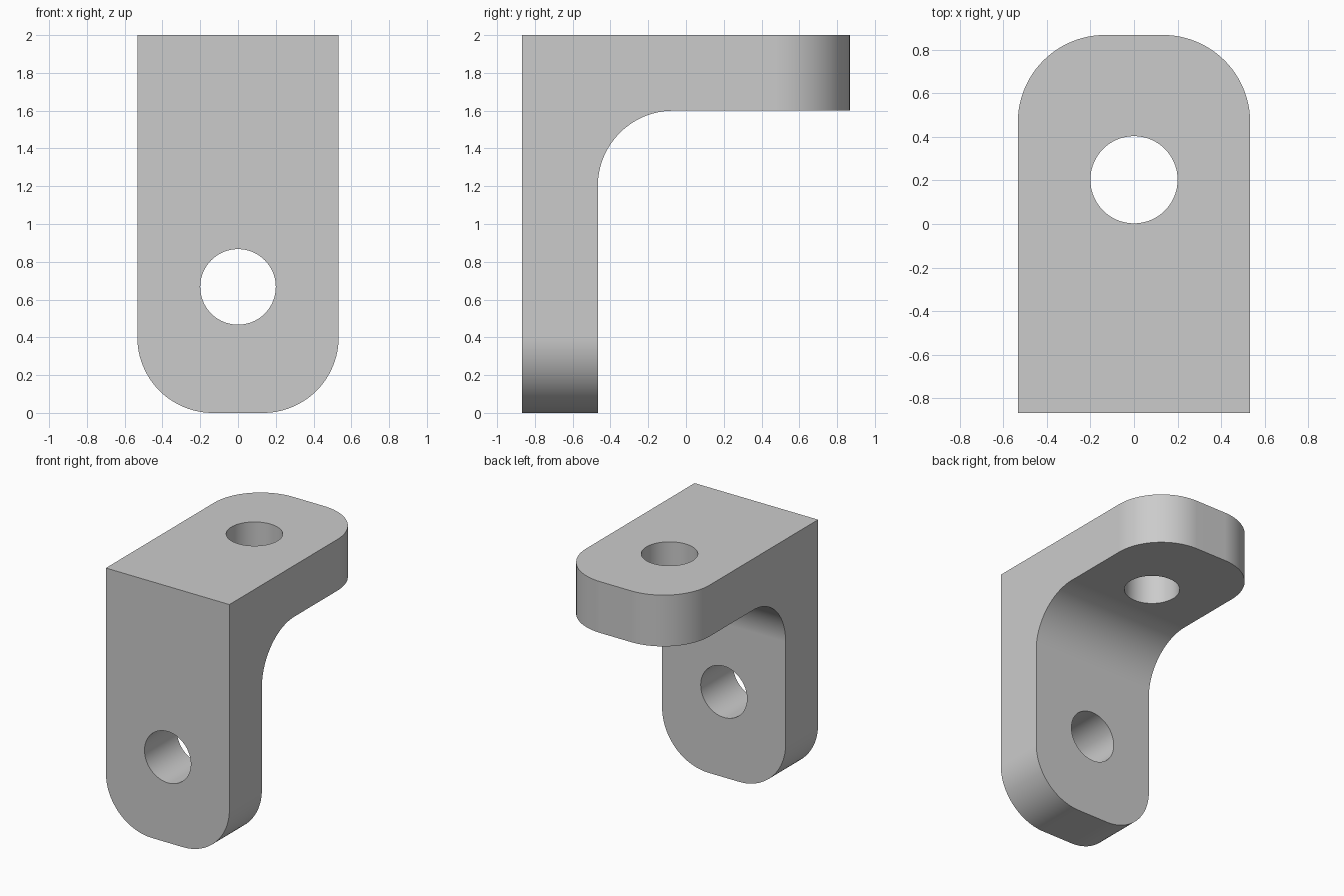
import bpy
import bmesh
from math import radians
from mathutils import Vector

default = bpy.data.objects.get("Cube")
if default:
    bpy.data.objects.remove(default)

HALF_W, HALF_D, HEIGHT, THICK = 0.533, 0.867, 2.0, 0.4
ROUND, HOLE_R = 0.4, 0.2

metal = bpy.data.materials.new("grey_metal")
metal.use_nodes = True
grey = (0.6, 0.6, 0.6, 1)
metal.diffuse_color = grey
metal.node_tree.nodes["Principled BSDF"].inputs["Base Color"].default_value = grey

# L-shaped side profile (y, z), extruded across the width
inner_y, inner_z = -HALF_D + THICK, HEIGHT - THICK
profile = [(-HALF_D, 0), (inner_y, 0), (inner_y, inner_z),
           (HALF_D, inner_z), (HALF_D, HEIGHT), (-HALF_D, HEIGHT)]
bm = bmesh.new()
side = bm.faces.new([bm.verts.new((-HALF_W, y, z)) for y, z in profile])
new = bmesh.ops.extrude_face_region(bm, geom=[side])["geom"]
bmesh.ops.translate(bm, vec=(2 * HALF_W, 0, 0),
                    verts=[v for v in new if isinstance(v, bmesh.types.BMVert)])
bmesh.ops.recalc_face_normals(bm, faces=bm.faces)


def is_rounded(edge):
    a, b = (v.co for v in edge.verts)
    mid, run = (a + b) / 2, b - a
    bottom_corner = mid.z < 0.01 and abs(run.y) > 0.1
    back_corner = mid.y > HALF_D - 0.01 and abs(run.z) > 0.1
    inside_bend = (mid - Vector((0, inner_y, inner_z))).length < 0.01
    return bottom_corner or back_corner or inside_bend


# Rounded plate ends and the inside fillet
bmesh.ops.bevel(bm, geom=[e for e in bm.edges if is_rounded(e)], offset=ROUND,
                offset_type='OFFSET', segments=24, profile=0.5, affect='EDGES')
mesh = bpy.data.meshes.new("angle_bracket")
bm.to_mesh(mesh)
bm.free()
mesh.materials.append(metal)
bracket = bpy.data.objects.new("angle_bracket", mesh)
bpy.context.collection.objects.link(bracket)


# Bolt holes through both plates
def drill(name, location, tilt):
    bpy.ops.mesh.primitive_cylinder_add(vertices=96, radius=HOLE_R, depth=0.6,
                                        location=location, rotation=(tilt, 0, 0))
    cutter = bpy.context.object
    cutter.name = name
    cutter.hide_render = True
    cutter.data.materials.append(metal)
    cut = bracket.modifiers.new(name, 'BOOLEAN')
    cut.operation, cut.solver, cut.object = 'DIFFERENCE', 'EXACT', cutter
    bpy.context.view_layer.objects.active = bracket
    bpy.ops.object.modifier_apply(modifier=cut.name)
    bpy.data.objects.remove(cutter)


drill("wall_hole", (0, -HALF_D + THICK / 2, 0.667), radians(90))
drill("shelf_hole", (0, 0.203, HEIGHT - THICK / 2), 0)

# Smooth curves, crisp edges, flat faces kept flat
bpy.ops.object.select_all(action='DESELECT')
bracket.select_set(True)
bpy.context.view_layer.objects.active = bracket
bpy.ops.object.shade_smooth_by_angle(angle=radians(30))
weighted = bracket.modifiers.new("flat_normals", 'WEIGHTED_NORMAL')
weighted.keep_sharp = True
